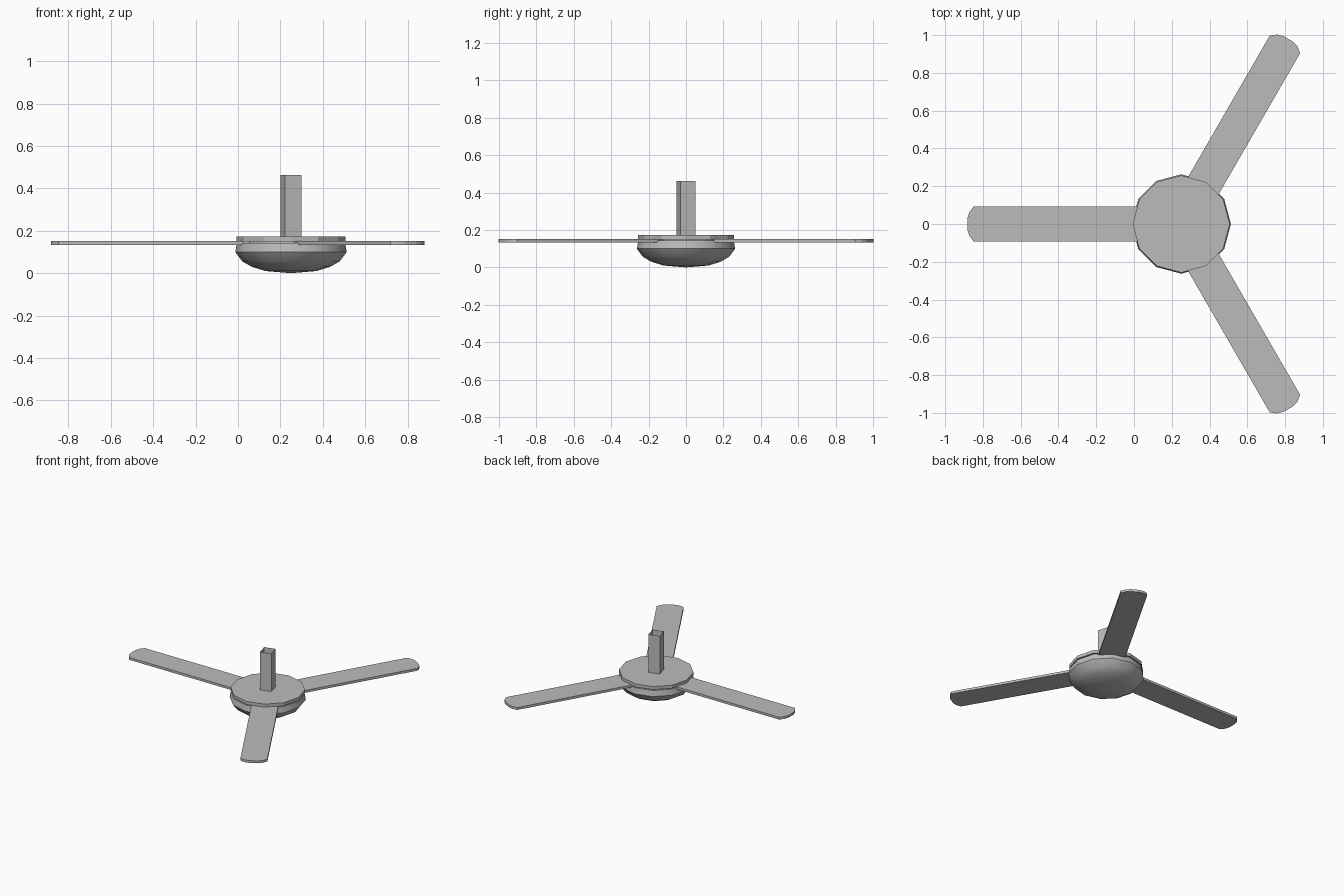
import bpy, bmesh, math
from mathutils import Matrix, Vector

if "Cube" in bpy.data.objects:
    bpy.data.objects.remove(bpy.data.objects["Cube"])

HUB = Vector((0.25, 0, 0))

grey = bpy.data.materials.new("plain grey")
grey.use_nodes = True
COLOUR = (0.5, 0.5, 0.5, 1)
grey.diffuse_color = COLOUR
grey.node_tree.nodes["Principled BSDF"].inputs["Base Color"].default_value = COLOUR


def finish(name, bm, smooth_angle=None):
    """Turn a bmesh into a coloured object placed on the hub axis."""
    mesh = bpy.data.meshes.new(name)
    bm.to_mesh(mesh)
    bm.free()
    mesh.materials.append(grey)
    ob = bpy.data.objects.new(name, mesh)
    ob.location = HUB
    bpy.context.collection.objects.link(ob)
    if smooth_angle:
        bpy.ops.object.select_all(action='DESELECT')
        ob.select_set(True)
        bpy.context.view_layer.objects.active = ob
        bpy.ops.object.shade_smooth_by_angle(angle=math.radians(smooth_angle))
    return ob


def lathe(name, profile, sides=12, smooth_angle=None):
    """Spin an (r, z) profile around the hub axis."""
    bm = bmesh.new()
    verts = [bm.verts.new((r, 0, z)) for r, z in profile]
    edges = [bm.edges.new(pair) for pair in zip(verts, verts[1:])]
    bmesh.ops.spin(bm, geom=verts + edges, cent=(0, 0, 0), axis=(0, 0, 1),
                   angle=math.tau, steps=sides, use_merge=True)
    bmesh.ops.remove_doubles(bm, verts=bm.verts, dist=1e-4)
    bmesh.ops.recalc_face_normals(bm, faces=bm.faces)
    return finish(name, bm, smooth_angle)


def blade(name, angle):
    """Flat plank with a clipped round tip, turned around the hub."""
    half = [(0.10, 0.093), (1.098, 0.093), (1.122, 0.063), (1.132, 0.03)]
    outline = half + [(x, -y) for x, y in reversed(half)]
    bm = bmesh.new()
    face = bm.faces.new([bm.verts.new((x, y, 0.133)) for x, y in outline])
    top = bmesh.ops.extrude_face_region(bm, geom=[face])["geom"]
    bmesh.ops.translate(bm, vec=(0, 0, 0.018),
                        verts=[v for v in top if isinstance(v, bmesh.types.BMVert)])
    bmesh.ops.recalc_face_normals(bm, faces=bm.faces)
    bm.transform(Matrix.Rotation(math.radians(angle), 4, 'Z'))
    return finish(name, bm)


# Rounded motor housing below the blades
lathe("motor_bowl", [(0, 0), (0.12, 0.01), (0.185, 0.03), (0.23, 0.056), (0.263, 0.1),
                     (0.255, 0.143), (0, 0.143)], smooth_angle=35)

# Flat cover above the blades
lathe("top_disc", [(0, 0.15), (0.257, 0.15), (0.257, 0.174), (0, 0.174)])

# Core closing the groove between housing and cover
lathe("hub_core", [(0, 0.14), (0.22, 0.14), (0.22, 0.152), (0, 0.152)])

# Three blades
for name, angle in (("blade_right", 180), ("blade_back_left", 60), ("blade_front_left", -60)):
    blade(name, angle)

# Square hanging tube, open at the top
bm = bmesh.new()
bmesh.ops.create_cone(bm, cap_ends=False, segments=4, radius1=0.058, radius2=0.058, depth=0.29)
first = next(iter(bm.verts)).co
turn = math.radians(60) - math.atan2(first.y, first.x)
bm.transform(Matrix.Translation((0, 0, 0.318)) @ Matrix.Rotation(turn, 4, 'Z'))
finish("hanging_tube", bm)
